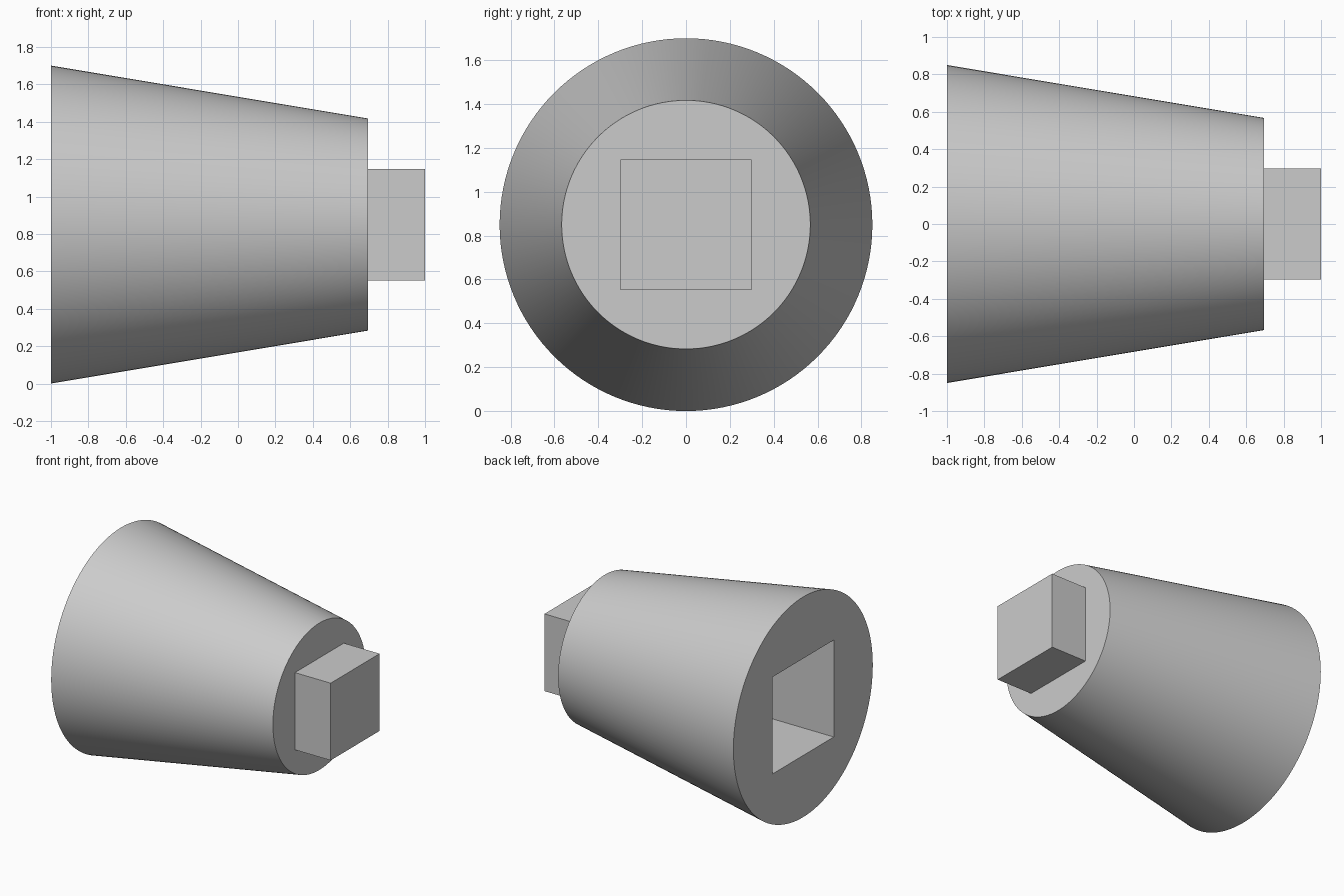
import bpy
import math
from mathutils import Matrix

AXIS_Z = 0.85        # height of the centre axis
BACK, SHOULDER, TIP = -1.0, 0.695, 1.0
SOCKET_DEPTH = 0.8

cube = bpy.data.objects.get("Cube")
if cube:
    bpy.data.objects.remove(cube, do_unlink=True)

steel = bpy.data.materials.new("light_grey")
steel.use_nodes = True
grey = (0.6, 0.6, 0.6, 1)
steel.diffuse_color = grey
steel.node_tree.nodes["Principled BSDF"].inputs["Base Color"].default_value = grey


def finish(name):
    obj = bpy.context.object
    obj.name = name
    obj.data.materials.append(steel)
    return obj


def square_bar(name, x0, x1, width):
    """Square bar lying along the centre axis."""
    bpy.ops.mesh.primitive_cube_add(size=1, location=((x0 + x1) / 2, 0, AXIS_Z))
    obj = finish(name)
    obj.data.transform(Matrix.Diagonal((x1 - x0, width, width, 1)))
    return obj


# Tapered round body, wide end at -x
bpy.ops.mesh.primitive_cone_add(vertices=128, radius1=0.85, radius2=0.567,
                                depth=SHOULDER - BACK,
                                location=((BACK + SHOULDER) / 2, 0, AXIS_Z))
body = finish("tapered_body")
body.data.transform(Matrix.Rotation(math.pi / 2, 4, "Y"))

# Square socket cut into the wide end
cutter = square_bar("socket_cutter", BACK - 0.1, BACK + SOCKET_DEPTH, 0.748)
cutter.hide_render = True
cutter.hide_set(True)
cut = body.modifiers.new("socket", "BOOLEAN")
cut.operation = "DIFFERENCE"
cut.solver = "EXACT"
cut.object = cutter

# Apply the cut, then smooth only the round side
bpy.ops.object.select_all(action="DESELECT")
body.select_set(True)
bpy.context.view_layer.objects.active = body
bpy.ops.object.modifier_apply(modifier=cut.name)
bpy.data.objects.remove(cutter, do_unlink=True)
bpy.ops.object.shade_smooth_by_angle(angle=math.radians(30))

# Square drive on the narrow end
square_bar("square_drive", SHOULDER, TIP, 0.596)
